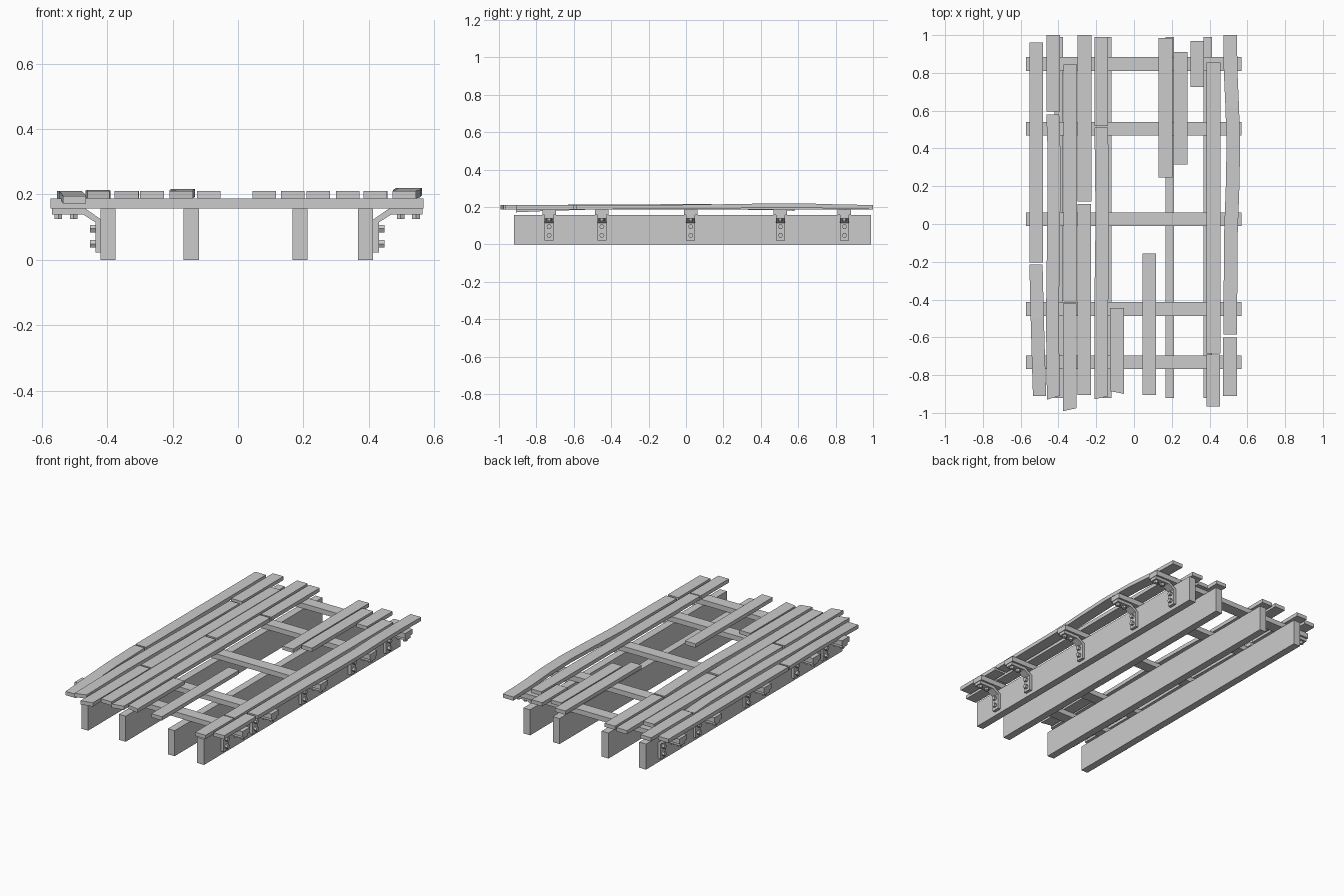
import bpy, bmesh, math
from mathutils import Matrix

if "Cube" in bpy.data.objects:
    bpy.data.objects.remove(bpy.data.objects["Cube"])

CX = -0.0025          # mirror plane of the frame
DECK, THICK = 0.188, 0.023


def finish(name, bm):
    bmesh.ops.recalc_face_normals(bm, faces=bm.faces)
    me = bpy.data.meshes.new(name)
    bm.to_mesh(me)
    bm.free()
    ob = bpy.data.objects.new(name, me)
    bpy.context.collection.objects.link(ob)
    return ob


def box(name, x0, x1, y0, y1, z0, z1):
    bm = bmesh.new()
    m = Matrix.Translation(((x0 + x1) / 2, (y0 + y1) / 2, (z0 + z1) / 2)) @ \
        Matrix.Diagonal((x1 - x0, y1 - y0, z1 - z0, 1))
    bmesh.ops.create_cube(bm, size=1, matrix=m)
    return finish(name, bm)


def plank(name, path, width=0.07, skew=0.0):
    """Board swept along (x centre, y, lift) stations, skew slants the last end."""
    bm = bmesh.new()
    rings = []
    for i, (x, y, lift) in enumerate(path):
        s = skew if i == len(path) - 1 else 0
        h, z = width / 2, DECK + lift
        rings.append([bm.verts.new(c) for c in (
            (x - h, y - s, z), (x + h, y + s, z),
            (x + h, y + s, z + THICK), (x - h, y - s, z + THICK))])
    for a, b in zip(rings, rings[1:]):
        for i in range(4):
            j = (i + 1) % 4
            bm.faces.new((a[i], a[j], b[j], b[i]))
    bm.faces.new(rings[0])
    bm.faces.new(rings[-1][::-1])
    return finish(name, bm)


def bracket(name, side, y, width=0.048):
    """Bent strap with a diagonal, extruded along y."""
    prof = [(0.567, 0.157), (0.465, 0.157), (0.4155, 0.123), (0.4155, 0.022),
            (0.434, 0.022), (0.434, 0.115), (0.472, 0.139), (0.567, 0.139)]
    bm = bmesh.new()
    f = bm.faces.new([bm.verts.new((CX + side * px, y - width / 2, pz)) for px, pz in prof])
    ext = bmesh.ops.extrude_face_region(bm, geom=[f])
    vs = [v for v in ext["geom"] if isinstance(v, bmesh.types.BMVert)]
    bmesh.ops.translate(bm, verts=vs, vec=(0, width, 0))
    return finish(name, bm)


def bolt(name, x, y, z, rot):
    bm = bmesh.new()
    bmesh.ops.create_cone(bm, cap_ends=True, segments=6, radius1=0.0135, radius2=0.0135,
                          depth=0.018, matrix=Matrix.Translation((x, y, z)) @ rot)
    return finish(name, bm)


# Long upright stringers
for i, x in enumerate((-0.398, -0.143, 0.19, 0.39)):
    box(f"stringer_{i + 1}", x - 0.023, x + 0.023, -0.92, 0.99, 0, 0.157)

# Cross beams with brackets and bolts at both ends
sideways = Matrix.Rotation(math.pi / 2, 4, 'Y')
for i, y in enumerate((0.847, 0.505, 0.025, -0.45, -0.732)):
    box(f"cross_beam_{i + 1}", -0.573, 0.568, y - 0.036, y + 0.036, 0.157, DECK)
    for side, tag in ((-1, "left"), (1, "right")):
        bracket(f"bracket_{tag}_{i + 1}", side, y)
        for j, z in enumerate((0.095, 0.049)):
            bolt(f"side_bolt_{tag}_{i + 1}_{j + 1}", CX + side * 0.441, y, z, sideways)
        for j, x in enumerate((0.5, 0.547)):
            bolt(f"under_bolt_{tag}_{i + 1}_{j + 1}", CX + side * x, y, 0.134, Matrix())

# Straight deck boards: x centre, back y, front y, end slant
straight = [
    (-0.518, 0.96, -0.205, 0), (-0.427, 1.0, 0.595, 0), (-0.338, 0.845, -0.41, 0),
    (-0.341, -0.42, -0.983, 0.008), (-0.262, 1.0, 0.12, 0), (-0.263, 0.105, -0.905, 0),
    (-0.174, 0.99, 0.52, 0), (-0.09, -0.445, -0.892, -0.007), (0.08, -0.155, -0.905, 0),
    (0.167, 0.985, 0.245, 0), (0.246, 0.91, 0.315, 0), (0.335, 0.97, 0.725, 0),
    (0.421, 0.855, -0.685, 0), (0.42, -0.692, -0.965, 0), (0.508, -0.6, -0.91, 0)]
for i, (x, y0, y1, s) in enumerate(straight):
    plank(f"deck_board_{i + 1}", [(x, y0, 0), (x, y1, 0)], 0.072, s)

# Warped deck boards
plank("warped_board_outer_left",
      [(-0.519, -0.215, 0), (-0.512, -0.5, -0.001), (-0.505, -0.75, -0.009), (-0.5, -0.91, -0.016)])
plank("warped_board_left",
      [(-0.43, 0.58, -0.008), (-0.424, 0.4, -0.003), (-0.424, 0.1, 0), (-0.428, -0.2, 0.002),
       (-0.432, -0.5, 0.001), (-0.427, -0.92, 0)], 0.068, 0.01)
plank("warped_board_middle",
      [(-0.174, 0.51, 0), (-0.17, 0.3, 0.003), (-0.168, 0, 0.005), (-0.172, -0.3, 0.003),
       (-0.174, -0.92, 0)], 0.072, 0.008)
plank("warped_board_right",
      [(0.51, 1.0, 0), (0.511, 0.82, 0.003), (0.52, 0.62, 0.009), (0.526, 0.42, 0.008),
       (0.522, 0.2, 0.004), (0.513, -0.05, 0.001), (0.509, -0.585, 0)], 0.072)
